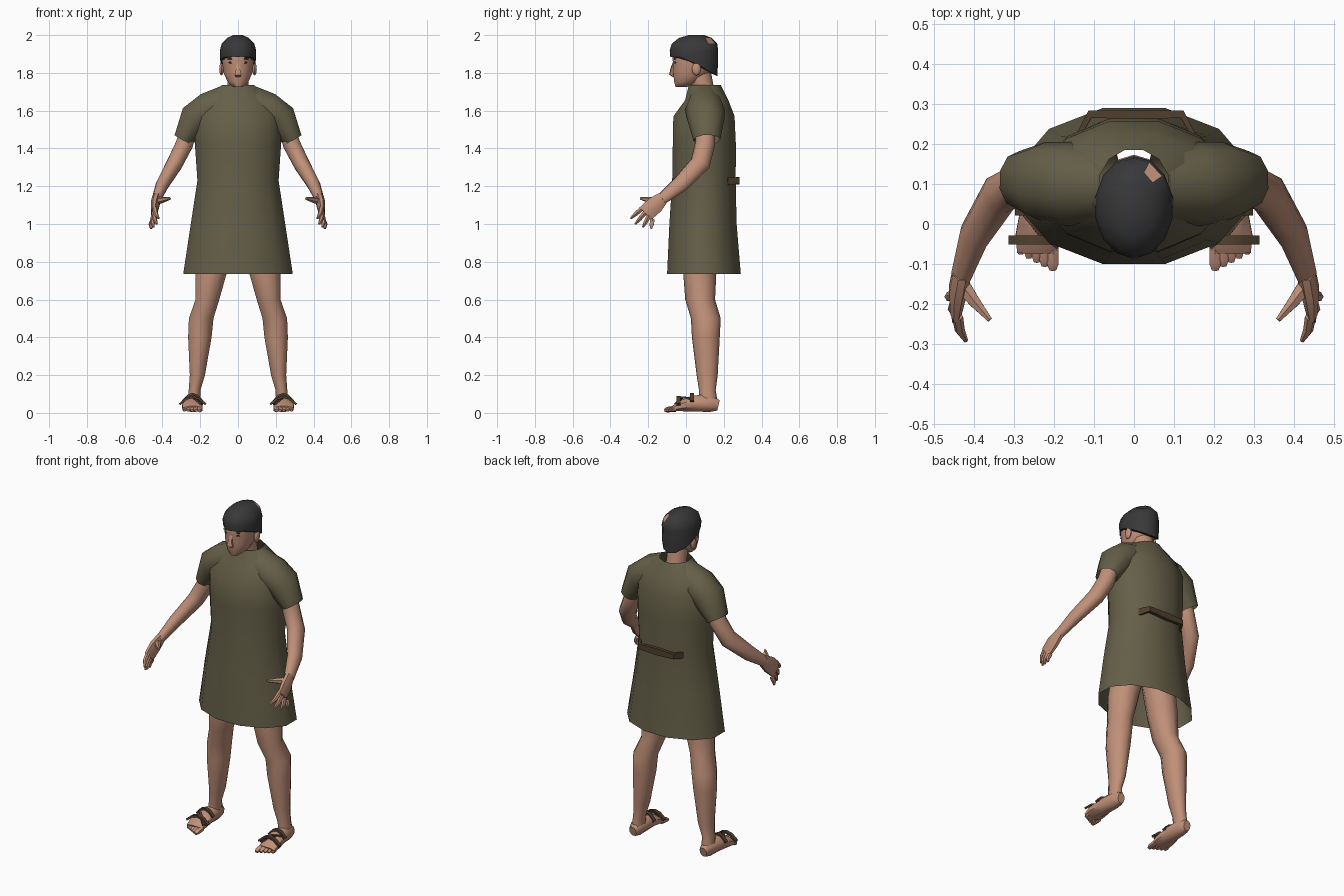
import bpy, bmesh, math
from mathutils import Vector

if "Cube" in bpy.data.objects:
    bpy.data.objects.remove(bpy.data.objects["Cube"])


def material(name, rgb):
    m = bpy.data.materials.new(name)
    m.use_nodes = True
    m.diffuse_color = (*rgb, 1)
    bsdf = m.node_tree.nodes["Principled BSDF"]
    bsdf.inputs["Base Color"].default_value = (*rgb, 1)
    bsdf.inputs["Roughness"].default_value = 0.9
    return m


SKIN = material("skin", (0.53, 0.28, 0.19))
CLOTH = material("olive cloth", (0.13, 0.115, 0.065))
HAIR = material("black hair", (0.04, 0.04, 0.042))
LEATHER = material("brown leather", (0.08, 0.05, 0.028))
EYE = material("dark eye", (0.07, 0.035, 0.025))
LIP = material("lips", (0.36, 0.13, 0.1))
X, Y, Z = Vector((1, 0, 0)), Vector((0, 1, 0)), Vector((0, 0, 1))


def finish(name, bm, mat, angle=55):
    bmesh.ops.recalc_face_normals(bm, faces=bm.faces)
    me = bpy.data.meshes.new(name)
    bm.to_mesh(me)
    bm.free()
    me.materials.append(mat)
    for p in me.polygons:
        p.use_smooth = True
    me.set_sharp_from_angle(angle=math.radians(angle))
    ob = bpy.data.objects.new(name, me)
    bpy.context.scene.collection.objects.link(ob)
    return ob


def loft(name, rings, mat, sides=10, ref=Y, flat=False, caps=True, side=1, edit=None):
    """Skin rings (x, y, z, radius a, radius b) across a path."""
    bm = bmesh.new()
    pts = [Vector(r[:3]) for r in rings]
    loops = []
    grow = 1 / math.cos(math.pi / sides)
    for i, r in enumerate(rings):
        t = Z if flat else (pts[min(i + 1, len(pts) - 1)] - pts[max(i - 1, 0)]).normalized()
        u = ref.cross(t).normalized()
        v = t.cross(u)
        loop = []
        for k in range(sides):
            a = 2 * math.pi * (k + 0.5) / sides
            p = pts[i] + grow * (u * r[3] * math.cos(a) + v * r[4] * math.sin(a))
            loop.append(bm.verts.new((p.x * side, p.y, p.z)))
        loops.append(loop)
    for lo, hi in zip(loops, loops[1:]):
        for k in range(sides):
            j = (k + 1) % sides
            bm.faces.new((lo[k], lo[j], hi[j], hi[k]))
    if caps:
        bm.faces.new(loops[0])
        bm.faces.new(loops[-1])
    if edit:
        edit(bm, loops)
    return finish(name, bm, mat)


def blob(name, centre, radii, mat):
    bm = bmesh.new()
    bmesh.ops.create_uvsphere(bm, u_segments=10, v_segments=6, radius=1)
    bmesh.ops.scale(bm, vec=radii, verts=bm.verts)
    bmesh.ops.translate(bm, vec=centre, verts=bm.verts)
    return finish(name, bm, mat)


# Tunic body, open at hem and neck
loft("tunic", [(0, .095, .735, .29, .195), (0, .09, 1.0, .25, .178), (0, .095, 1.23, .215, .168),
               (0, .097, 1.42, .228, .167), (0, .095, 1.57, .23, .162), (0, .11, 1.655, .19, .115),
               (0, .1, 1.735, .085, .085)], CLOTH, sides=12, flat=True, caps=False)

# Belt end showing across the back
loft("back_belt", [(-.14, .22, 1.225, .006, .02), (-.11, .274, 1.23, .01, .015), (0, .274, 1.23, .01, .02),
                   (.12, .274, 1.23, .01, .015), (.15, .22, 1.225, .006, .02)], LEATHER, sides=4, ref=Z)

# Head and neck
loft("neck", [(0, .11, 1.6, .065, .06), (0, .09, 1.72, .055, .055), (0, .07, 1.8, .055, .06)], SKIN, flat=True)
loft("head", [(0, -.025, 1.725, .025, .03), (0, .0, 1.75, .054, .062), (0, .03, 1.8, .076, .098),
              (0, .04, 1.86, .084, .11), (0, .04, 1.92, .086, .115), (0, .045, 1.97, .055, .08)],
     SKIN, sides=12, flat=True)
loft("nose", [(0, -.062, 1.855, .008, .008), (0, -.072, 1.82, .011, .01), (0, -.075, 1.79, .018, .012),
              (0, -.062, 1.778, .012, .006)], SKIN, sides=6, flat=True)


def hair_rim(bm, loops):
    # Lower the rim toward the nape, leaving the forehead clear
    for v in loops[0]:
        v.co.z += 0.02 if v.co.y < -.02 else -max(0, v.co.y - .03) * .6
    # Small bare patch on the crown
    spot = Vector((.045, .125, 1.97))
    face = min(bm.faces, key=lambda f: (f.calc_center_median() - spot).length)
    bmesh.ops.inset_region(bm, faces=[face], thickness=.009)
    face.material_index = 1


hair = loft("hair", [(0, .042, 1.865, .093, .122), (0, .042, 1.92, .096, .125), (0, .045, 1.955, .086, .117),
                     (0, .05, 1.985, .058, .085), (0, .055, 2.0, .025, .04)],
            HAIR, sides=14, flat=True, edit=hair_rim)
hair.data.materials.append(SKIN)
blob("mouth", (0, -.056, 1.752), (.022, .006, .005), LIP)

# Paired parts
for side, tag in ((1, "left"), (-1, "right")):
    blob(f"{tag}_ear", (side * .088, .055, 1.82), (.012, .024, .034), SKIN)
    blob(f"{tag}_eye", (side * .036, -.057, 1.855), (.016, .005, .005), EYE)
    blob(f"{tag}_brow", (side * .037, -.06, 1.874), (.022, .005, .004), HAIR)

    # Sleeve and arm
    loft(f"{tag}_sleeve", [(.06, .1, 1.635, .1, .085), (.16, .1, 1.605, .09, .1), (.225, .105, 1.56, .085, .095),
                           (.29, .11, 1.445, .052, .068)], CLOTH, caps=False, side=side)
    loft(f"{tag}_arm", [(.25, .105, 1.53, .045, .05), (.285, .1, 1.42, .046, .05), (.335, .075, 1.32, .043, .052),
                        (.4, -.03, 1.21, .034, .044), (.432, -.13, 1.13, .024, .03)], SKIN, side=side)

    # Hand, fingers and thumb
    loft(f"{tag}_palm", [(.43, -.12, 1.14, .032, .023), (.44, -.165, 1.1, .046, .022),
                         (.445, -.215, 1.055, .045, .014)], SKIN, sides=8, ref=X, side=side)
    tips = ((.42, -.292, 1.03), (.43, -.268, 1.0), (.447, -.228, .983), (.46, -.185, .975))
    for i, tip in enumerate(tips):
        base = Vector((.441 + i * .003, -.232 + i * .018, 1.083 - i * .02))
        mid = base.lerp(Vector(tip), .55) + Vector((.006, 0, 0))
        loft(f"{tag}_finger_{i + 1}", [(*base, .012, .012), (*mid, .011, .011), (*tip, .005, .005)],
             SKIN, sides=6, ref=X, side=side)
    loft(f"{tag}_thumb", [(.432, -.15, 1.12, .02, .018), (.398, -.195, 1.128, .014, .014),
                          (.36, -.24, 1.135, .006, .006)], SKIN, sides=6, ref=Z, side=side)

    # Leg and foot
    loft(f"{tag}_leg", [(.235, .12, .04, .034, .048), (.23, .113, .12, .031, .042), (.215, .112, .2, .04, .053),
                        (.202, .105, .4, .062, .07), (.195, .105, .5, .065, .075), (.162, .075, .6, .063, .075),
                        (.143, .073, .735, .082, .083), (.1, .08, .95, .09, .09)], SKIN, flat=True, side=side)
    loft(f"{tag}_foot", [(.235, .172, .04, .022, .028), (.235, .13, .05, .038, .045), (.238, .04, .05, .045, .043),
                         (.242, -.03, .036, .054, .028), (.242, -.07, .022, .05, .014)],
         SKIN, sides=8, ref=Z, side=side)
    for i in range(5):
        x, reach, r = .203 + i * .02, -.115 + i * .01, .014 - i * .001
        loft(f"{tag}_toe_{i + 1}", [(x, -.055, .022, r, r), (x, reach + .015, .017, r, r * .9),
                                    (x, reach, .012, r * .6, r * .5)], SKIN, sides=6, ref=Z, side=side)

    # Sandal straps arched over the foot
    for name, y, lift, half in (("toe_strap", -.04, .0, .066), ("instep_strap", .032, .016, .05)):
        arch = [(.24 + half * f, y, z + lift, .011, .006)
                for f, z in ((-1.05, .045), (-.5, .075), (0, .084), (.5, .075), (1.05, .045))]
        loft(f"{tag}_{name}", arch, LEATHER, sides=4, ref=Z, side=side)
    loft(f"{tag}_cross_strap", [(.19, -.055, .045, .008, .005), (.235, -.02, .083, .008, .005),
                                (.275, .03, .075, .008, .005)], LEATHER, sides=4, ref=Z, side=side)
